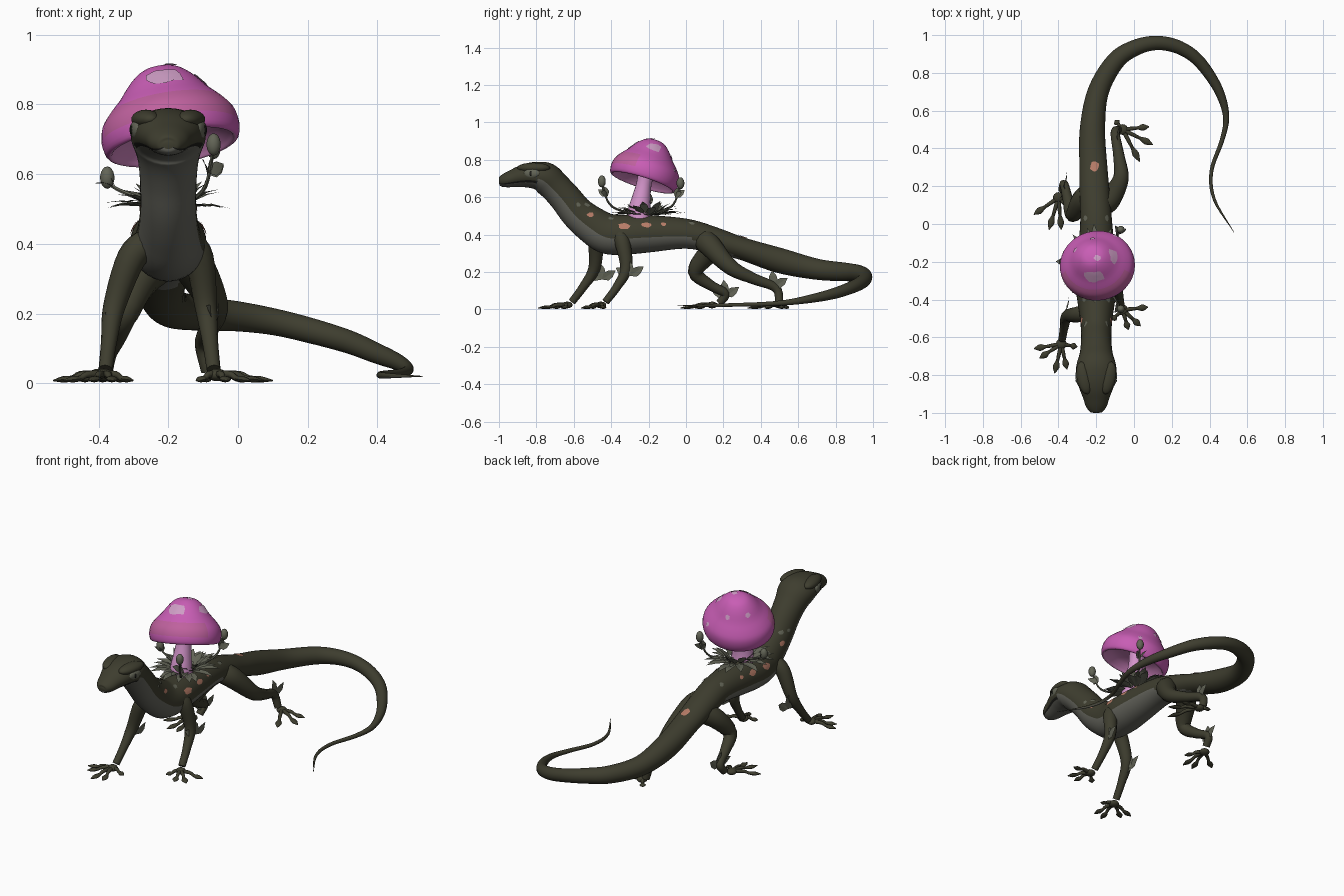
import bpy, bmesh, math, random
from mathutils import Vector, Matrix
from mathutils.bvhtree import BVHTree

if "Cube" in bpy.data.objects:
    bpy.data.objects.remove(bpy.data.objects["Cube"])
random.seed(4)
X, Z = Vector((1, 0, 0)), Vector((0, 0, 1))


def material(name, *rgb):
    m = bpy.data.materials.new(name)
    m.use_nodes = True
    m.diffuse_color = (*rgb, 1)
    m.node_tree.nodes["Principled BSDF"].inputs["Base Color"].default_value = (*rgb, 1)
    return m


skin = material("dark_olive_skin", .048, .047, .028)
belly = material("grey_belly", .125, .125, .105)
pink = material("pink_cap", .58, .11, .46)
rose = material("rose_cap_edge", .52, .12, .34)
gill = material("pale_pink_gills", .6, .22, .5)
stalk = material("lilac_stem", .66, .3, .6)
pale = material("pale_cap_spots", .62, .34, .56)
salmon = material("salmon_spots", .47, .2, .135)
leafy = material("grey_green_leaf", .125, .13, .095)
black = material("black_pupil", .012, .012, .01)


def finish(bm, name, *mats, smooth=50):
    bmesh.ops.recalc_face_normals(bm, faces=bm.faces)
    me = bpy.data.meshes.new(name)
    bm.to_mesh(me)
    ob = bpy.data.objects.new(name, me)
    bpy.context.collection.objects.link(ob)
    for m in mats:
        me.materials.append(m)
    bpy.ops.object.select_all(action='DESELECT')
    ob.select_set(True)
    bpy.context.view_layer.objects.active = ob
    if smooth:
        bpy.ops.object.shade_smooth_by_angle(angle=math.radians(smooth))


def spline(pts, steps):
    """Catmull-Rom through points of any dimension."""
    p = [Vector(q) for q in pts]
    p = [p[0] * 2 - p[1]] + p + [p[-1] * 2 - p[-2]]
    out = []
    for a, b, c, d in zip(p, p[1:], p[2:], p[3:]):
        for i in range(steps):
            t = i / steps
            out.append((b * 2 + (c - a) * t + (a * 2 - b * 5 + c * 4 - d) * t * t
                        + (b * 3 - a - c * 3 + d) * t ** 3) / 2)
    return out + [p[-2]]


def tube(bm, pts, sides=10, steps=4, up=Z, rule=None):
    """Sweep an ellipse; each point is (position, half width, half height)."""
    path = spline([Vector((*q[0], q[1], q[-1])) for q in pts], steps)
    rings = []
    for i, q in enumerate(path):
        c = Vector(q[:3])
        t = Vector(path[min(i + 1, len(path) - 1)][:3]) - Vector(path[max(i - 1, 0)][:3])
        side = t.cross(up).normalized()
        top = side.cross(t).normalized()
        rings.append([bm.verts.new(c + side * max(q[3], .001) * math.cos(a) + top * max(q[4], .001) * math.sin(a))
                      for a in (math.tau * k / sides for k in range(sides))])
    for i, (r, s) in enumerate(zip(rings, rings[1:])):
        for k in range(sides):
            j = (k + 1) % sides
            f = bm.faces.new((r[k], r[j], s[j], s[k]))
            if rule:
                f.material_index = rule(path[i].y, math.sin(math.tau * (k + .5) / sides))
    bm.faces.new(rings[0])
    bm.faces.new(rings[-1])


def blob(bm, loc, size, rot=None, mat=0):
    m = Matrix.Translation(loc) @ (rot or Matrix()) @ Matrix.Diagonal((*size, 1))
    res = bmesh.ops.create_uvsphere(bm, u_segments=14, v_segments=9, radius=1, matrix=m)
    for v in res["verts"]:
        for f in v.link_faces:
            f.material_index = mat


def leaf(bm, base, direction, length, width, facing=Z):
    """Shallow folded pointed leaf whose flat side turns to facing."""
    d = Vector(direction).normalized()
    s = d.cross(facing).normalized()
    n = s.cross(d)
    at = lambda l, w, h: bm.verts.new(Vector(base) + d * l * length + s * w * width + n * h * length)
    spine = [at(0, 0, 0), at(.35, 0, .02), at(.7, 0, .02), at(1, 0, -.05)]
    for sign in (-1, 1):
        e, g = at(.32, sign * .9, .05), at(.65, sign * .75, .05)
        bm.faces.new((spine[0], spine[1], e))
        bm.faces.new((spine[1], spine[2], g, e))
        bm.faces.new((spine[2], spine[3], g))


def patch(bm, tree, origin, direction, a, b, mat=0):
    """Thin irregular spot laid onto a surface."""
    c, n, _, _ = tree.ray_cast(Vector(origin), Vector(direction).normalized())
    if n.dot(Vector(direction)) > 0:
        n = -n
    u = (Vector((0, 1, 0)) - n * n.y).normalized()
    v = n.cross(u)

    def drop(p):
        hit = tree.ray_cast(p + n * .06, -n, .12)[0]
        return bm.verts.new((hit or p) + n * .004)
    count = 12
    wob = [random.uniform(.8, 1.15) for _ in range(count)]
    rings = [[drop(c + (u * a * math.cos(math.tau * k / count) + v * b * math.sin(math.tau * k / count)) * r * wob[k])
              for k in range(count)] for r in (.5, 1)]
    mid = drop(c)
    for k in range(count):
        j = (k + 1) % count
        for f in (bm.faces.new((mid, rings[0][k], rings[0][j])),
                  bm.faces.new((rings[0][k], rings[1][k], rings[1][j], rings[0][j]))):
            f.material_index = mat


def hide_colour(y, s):
    """Skin above, dark mouth line on the head, grey belly below."""
    if y < -.79:
        return 1 if s < -.5 else 2 if s < -.4 else 0
    return int(s < -.15 - max(0, y + .05) * 2 and y < .3)


# Body from snout to hips: y, z, half width, half height
trunk = [(-1, .682, .014, .01), (-.993, .683, .034, .026), (-.965, .69, .055, .038), (-.92, .702, .07, .049),
         (-.86, .715, .093, .063), (-.8, .716, .107, .074), (-.75, .7, .105, .086), (-.7, .655, .09, .083),
         (-.645, .595, .082, .085), (-.58, .515, .08, .09), (-.5, .45, .086, .1), (-.42, .405, .098, .108),
         (-.32, .4, .11, .106), (-.2, .405, .103, .1), (0, .405, .085, .08), (.15, .37, .08, .07), (.3, .325, .074, .06)]
# Tail: x, y, z, radius
tail = [(-.22, .5, .262, .067), (-.19, .7, .215, .056), (-.1, .86, .2, .049), (0, .93, .192, .043),
        (.11, .958, .175, .038), (.22, .942, .148, .036), (.32, .885, .118, .033), (.4, .79, .085, .029),
        (.46, .68, .06, .023), (.488, .56, .04, .016), (.465, .44, .03, .012), (.41, .28, .025, .01),
        (.425, .13, .022, .008), (.53, -.045, .02, .001)]
body_pts = [((-.2 - max(0, y) * .05, y, z), w, h) for y, z, w, h in trunk] + [(q[:3], q[3]) for q in tail]
bm = bmesh.new()
tube(bm, body_pts, 32, 5, rule=hide_colour)
bmesh.ops.recalc_face_normals(bm, faces=bm.faces)
body_tree = BVHTree.FromBMesh(bm)
finish(bm, "body_and_tail", skin, belly, black)

# Brows and eyes, mirrored about the head
for s, side in ((-1, "right"), (1, "left")):
    bm = bmesh.new()
    blob(bm, (-.2 + s * .064, -.815, .757), (.04, .09, .028), Matrix.Rotation(-s * .2, 4, 'Z'))
    finish(bm, side + "_brow", skin)
    bm = bmesh.new()
    turn = Matrix.Rotation(-s * .25, 4, 'Z')
    blob(bm, (-.2 + s * .093, -.825, .727), (.015, .045, .026), turn)
    blob(bm, (-.2 + s * .102, -.83, .727), (.008, .008, .014), turn, 1)
    finish(bm, side + "_eye", leafy, black)

# Legs: joints with radii, palm centre, toe tips, leaf spot
legs = {
    "front_right_leg": ([((-.25, -.47, .41), .044), ((-.305, -.48, .36), .042), ((-.355, -.49, .22), .032),
                         ((-.37, -.55, .12), .023), ((-.38, -.61, .04), .02)],
                        (-.385, -.635), [(-.53, -.66), (-.5, -.71), (-.42, -.79), (-.355, -.77), (-.3, -.65)],
                        (-.36, -.45, .16)),
    "front_left_leg": ([((-.15, -.36, .41), .044), ((-.112, -.34, .36), .042), ((-.092, -.32, .22), .032),
                        ((-.08, -.37, .12), .023), ((-.07, -.43, .04), .02)],
                       (-.06, -.455), [(.075, -.44), (.035, -.54), (-.03, -.56), (-.12, -.51)],
                       (-.07, -.3, .18)),
    "hind_right_leg": ([((-.22, .18, .35), .06), ((-.28, .12, .3), .056), ((-.325, .05, .2), .04),
                        ((-.35, .13, .13), .028), ((-.37, .21, .085), .023), ((-.38, .18, .035), .021)],
                       (-.4, .14), [(-.53, .05), (-.45, -.03), (-.385, -.03), (-.32, .06)],
                       (-.37, .21, .07)),
    "hind_left_leg": ([((-.19, .09, .38), .06), ((-.13, .13, .34), .06), ((-.07, .24, .225), .042),
                       ((-.08, .36, .165), .03), ((-.1, .48, .115), .024), ((-.085, .5, .035), .021)],
                      (-.06, .5), [(-.1, .55), (.08, .515), (.1, .42), (.03, .33)],
                      (-.09, .47, .12)),
}
for name, (joints, palm, tips, sprig) in legs.items():
    bm = bmesh.new()
    tube(bm, joints, 12, 5, X)
    base = Vector((*palm, .024))
    blob(bm, base, (.029, .029, .018))
    for tip in tips:
        end = Vector((*tip, .008))
        at = lambda t: base.lerp(end, t)
        tube(bm, [(base, .012), (at(.4) + Z * .008, .01), (at(.58), .009, .008),
                  (at(.78), .018, .009), (end, .002)], 8, 3)
    finish(bm, name, skin)
    bm = bmesh.new()
    for d in ((0, -.1, 1), (.2, .9, .6), (-.2, -.9, .5)):
        leaf(bm, sprig, d, .09, .027, X)
    finish(bm, name + "_leaves", leafy, smooth=0)

# Painted spots along the flanks and spine
bm = bmesh.new()
for s in (-1, 1):
    for y, z, a, b, m in ((-.51, .505, .02, .015, 0), (-.33, .445, .032, .019, 0), (-.21, .45, .028, .017, 0),
                          (-.12, .455, .014, .011, 0), (-.575, .56, .012, .011, 1), (-.4, .485, .014, .012, 1)):
        patch(bm, body_tree, (-.2 + s * .5, y, z), (-s, 0, 0), a, b, m)
    for y in (-.53, .03):
        patch(bm, body_tree, (-.2 + s * .055, y, 1), (0, 0, -1), .016, .012, 1)
patch(bm, body_tree, (-.21, .305, 1), (0, 0, -1), .028, .026)
finish(bm, "body_spots", salmon, leafy)

# Mushroom stem
bm = bmesh.new()
tube(bm, [((-.2, -.25, .47), .066), ((-.2, -.25, .53), .06), ((-.2, -.238, .6), .049),
          ((-.2, -.225, .67), .041), ((-.2, -.21, .74), .045)], 18, 4, X)
finish(bm, "mushroom_stem", stalk)

# Mushroom cap: lathed profile, tilted back and sideways
profile = [(0, .204), (.05, .195), (.09, .164), (.128, .117), (.163, .08), (.188, .045), (.196, .005), (.19, -.03),
           (.176, -.038), (.163, -.022), (.12, .012), (.03, .035)]
bm = bmesh.new()
pts = [bm.verts.new((r, 0, h)) for r, h in spline(profile, 3)]
edges = [bm.edges.new(p) for p in zip(pts, pts[1:])]
bmesh.ops.spin(bm, geom=pts + edges, cent=(0, 0, 0), axis=(0, 0, 1), angle=math.tau, steps=40)
bmesh.ops.remove_doubles(bm, verts=bm.verts, dist=.0005)
for f in bm.faces:
    c = f.calc_center_median()
    under = c.z < .04 and math.hypot(c.x, c.y) < .178
    f.material_index = 2 if under else int(.01 < c.z < .08 and c.y < -.05)
tilt = Z.rotation_difference(Vector((-.17, .31, 1))).to_matrix().to_4x4()
flat = Matrix.Diagonal((1.02, .96, 1, 1))
bmesh.ops.transform(bm, matrix=Matrix.Translation((-.193, -.222, .714)) @ tilt @ flat, verts=bm.verts)
cap_tree = BVHTree.FromBMesh(bm)
finish(bm, "mushroom_cap", pink, rose, gill)

# Pale spots on the cap
bm = bmesh.new()
for x, y, a, b in ((-.11, -.17, .042, .03), (-.21, -.278, .035, .056), (-.195, -.18, .018, .018),
                   (-.1, -.065, .013, .013), (-.22, -.08, .014, .014), (-.31, -.14, .015, .015)):
    patch(bm, cap_tree, (x, y, 1.2), (0, 0, -1), a, b)
finish(bm, "cap_spots", pale)

# Rosette of leaves round the stem
bm = bmesh.new()
for row, (count, reach, rise) in enumerate(((16, .145, .08), (13, .13, .35), (9, .1, .9))):
    for k in range(count):
        a = math.tau * (k + row / 3) / count + random.uniform(-.12, .12)
        d = (math.cos(a) * .8, math.sin(a), rise + random.uniform(-.06, .08))
        leaf(bm, (-.2 + d[0] * .05, -.21 + d[1] * .055, .503), d, reach * random.uniform(.85, 1.1), .027)
finish(bm, "leaf_rosette", leafy, smooth=0)

# Curling sprouts with buds and small leaves
bm = bmesh.new()
for tip in ((-.07, -.03, .66), (-.375, -.2, .575), (-.07, -.45, .67)):
    tip = Vector(tip)
    root = Vector((-.2, -.23, .5))
    mid = root.lerp(tip, .75)
    mid.z = root.z + .05
    tube(bm, [(root, .007), (mid, .006), (tip, .004)], 6, 6)
    blob(bm, tip + Z * .015, (.021, .021, .032))
    out = (tip - root).normalized()
    for d in (out + X * .6, out - X * .6, out + Z):
        leaf(bm, mid.lerp(tip, .45), d, .065, .022, X + Z * .5)
finish(bm, "sprouts", leafy, smooth=30)
